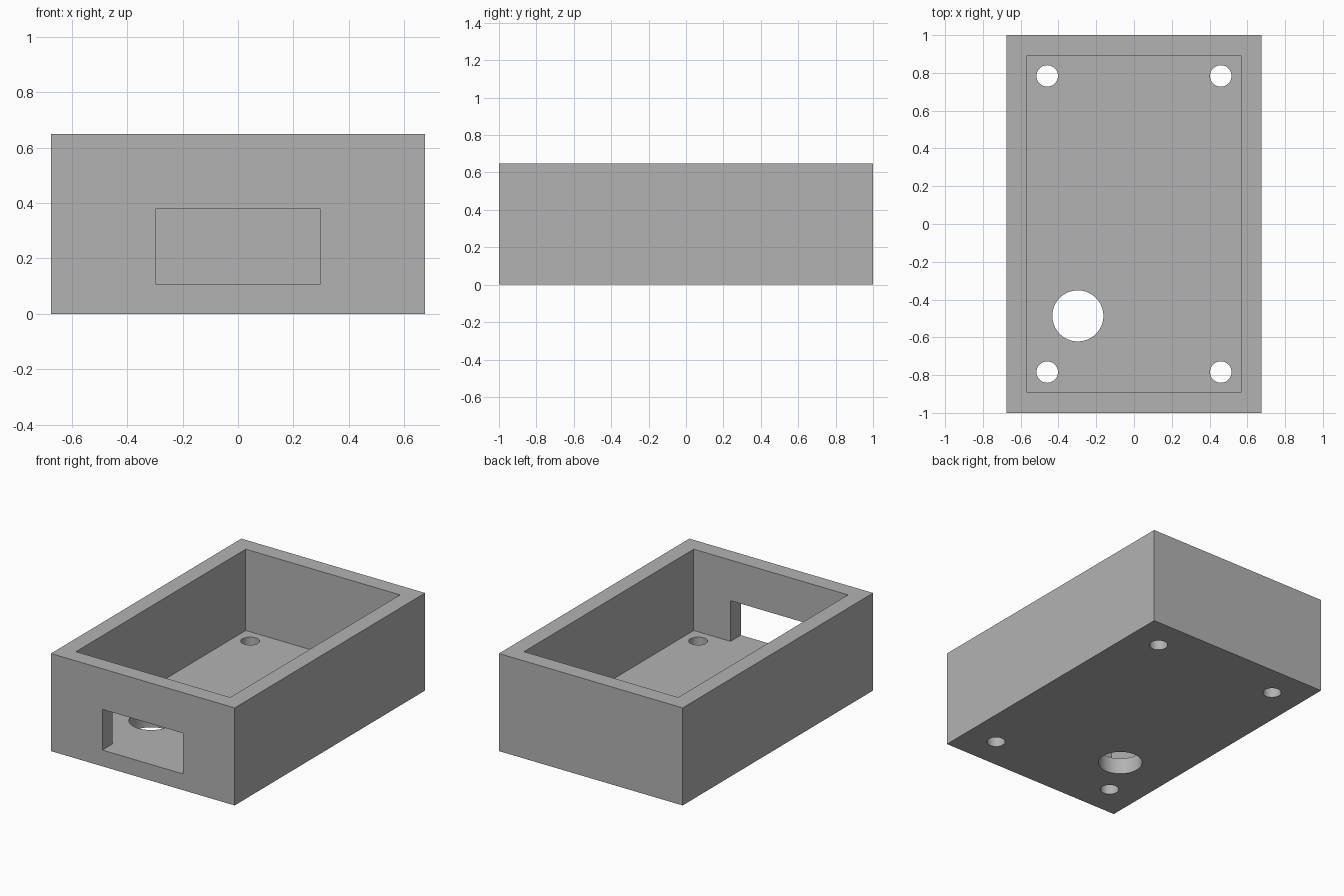
import bpy
import math

default = bpy.data.objects.get("Cube")
if default:
    bpy.data.objects.remove(default, do_unlink=True)

# All dimensions are whole units scaled so the case length becomes 2
U = 2 / 74
WALL = 4


def make_box(name, x, y, z):
    """Box from (min, max) ranges along each axis."""
    bpy.ops.mesh.primitive_cube_add(size=1)
    ob = bpy.context.object
    ob.name = name
    ranges = (x, y, z)
    for v in ob.data.vertices:
        v.co = [U * (r[1] if c > 0 else r[0]) for c, r in zip(v.co, ranges)]
    return ob


def make_drill(name, x, y, radius):
    """Vertical cylinder passing through the floor."""
    bpy.ops.mesh.primitive_cylinder_add(
        vertices=64, radius=radius * U, depth=4 * WALL * U, location=(x * U, y * U, 0))
    ob = bpy.context.object
    ob.name = name
    return ob


def cut(target, cutter):
    mod = target.modifiers.new(cutter.name, 'BOOLEAN')
    mod.operation = 'DIFFERENCE'
    mod.solver = 'EXACT'
    mod.object = cutter
    bpy.context.view_layer.objects.active = target
    bpy.ops.object.modifier_apply(modifier=mod.name)
    bpy.data.objects.remove(cutter, do_unlink=True)


# Outer block
case = make_box("open_case", (-25, 25), (-37, 37), (0, 24))

# Open-topped cavity, and front window level with the floor
cut(case, make_box("cavity", (-21, 21), (-33, 33), (WALL, 30)))
cut(case, make_box("front_window", (-11, 11), (-40, -30), (WALL, 14)))

# Four corner screw holes and the large cable hole
for sx in (-1, 1):
    for sy in (-1, 1):
        cut(case, make_drill("screw_hole", sx * 17, sy * 29, 2.1))
cut(case, make_drill("cable_hole", -11, -18, 5))

# Plain grey finish
grey = bpy.data.materials.new("grey")
grey.use_nodes = True
colour = (0.45, 0.45, 0.45, 1)
grey.diffuse_color = colour
grey.node_tree.nodes["Principled BSDF"].inputs["Base Color"].default_value = colour
case.data.materials.clear()
case.data.materials.append(grey)
for p in case.data.polygons:
    p.material_index = 0

# Smooth hole walls, sharp box edges
bpy.ops.object.select_all(action='DESELECT')
case.select_set(True)
bpy.context.view_layer.objects.active = case
bpy.ops.object.shade_smooth_by_angle(angle=math.radians(30))
